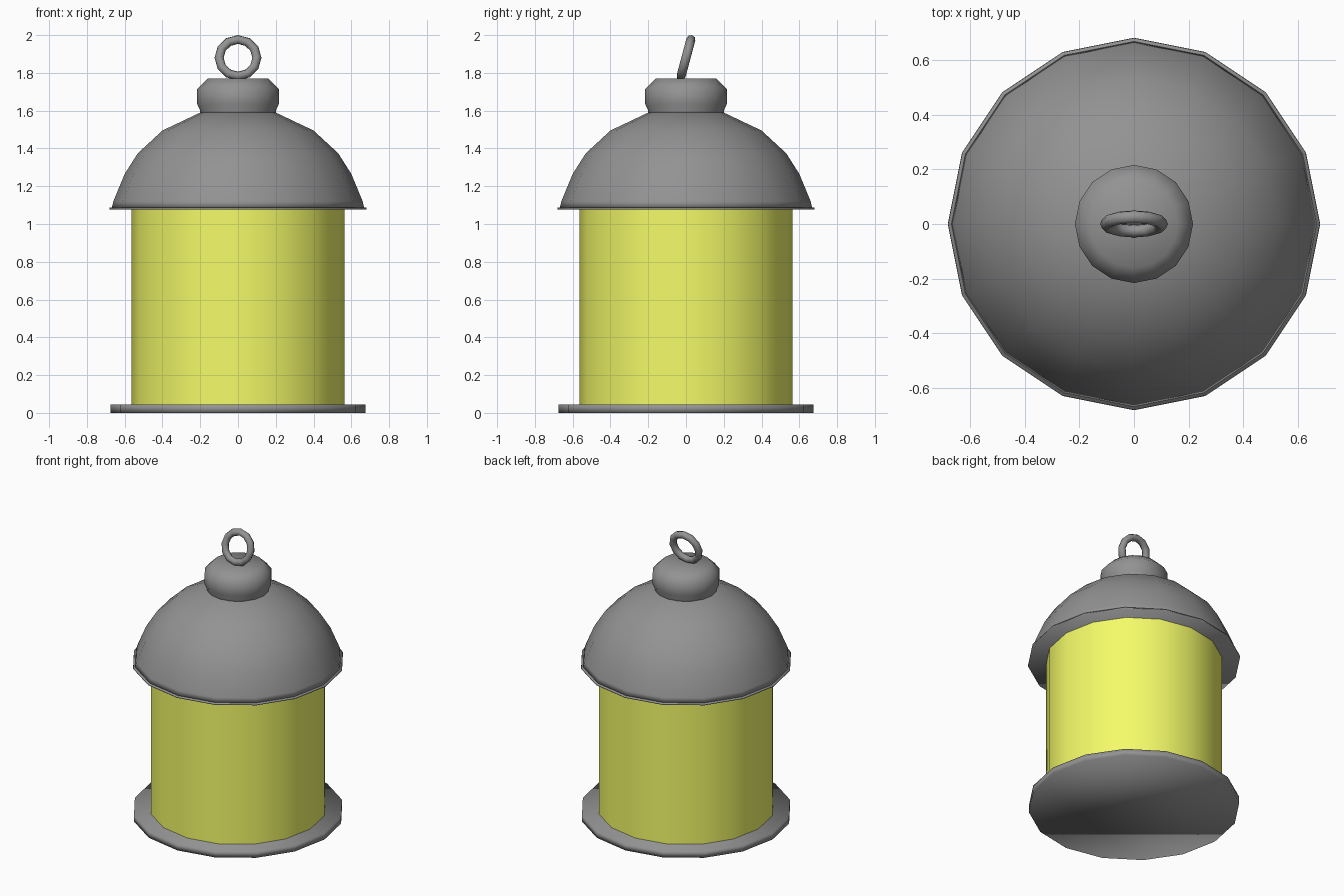
import bpy, bmesh, math

if "Cube" in bpy.data.objects:
    bpy.data.objects.remove(bpy.data.objects["Cube"])

SIDES = 16


def material(name, color):
    mat = bpy.data.materials.new(name)
    mat.diffuse_color = (*color, 1)
    mat.use_nodes = True
    mat.node_tree.nodes["Principled BSDF"].inputs["Base Color"].default_value = mat.diffuse_color
    return mat


def lathe(name, profile, mat, smooth_all=True):
    """Closed 16-sided solid of revolution from (radius, z) points, bottom to top."""
    bm = bmesh.new()
    rings = []
    for r, z in profile:
        rings.append([bm.verts.new((r * math.cos(2 * math.pi * i / SIDES),
                                    r * math.sin(2 * math.pi * i / SIDES), z))
                      for i in range(SIDES)])
    for a, b in zip(rings, rings[1:]):
        for i in range(SIDES):
            j = (i + 1) % SIDES
            bm.faces.new((a[i], a[j], b[j], b[i]))
    bm.faces.new(rings[0][::-1])
    bm.faces.new(rings[-1])
    mesh = bpy.data.meshes.new(name)
    bm.to_mesh(mesh)
    bm.free()
    mesh.materials.append(mat)
    obj = bpy.data.objects.new(name, mesh)
    bpy.context.collection.objects.link(obj)
    bpy.ops.object.select_all(action='DESELECT')
    obj.select_set(True)
    bpy.context.view_layer.objects.active = obj
    if smooth_all:
        bpy.ops.object.shade_smooth()
    else:
        bpy.ops.object.shade_smooth_by_angle(angle=math.radians(40))
    return obj


glow = material("yellow_glass", (0.91, 0.97, 0.14))
metal = material("dark_grey_metal", (0.29, 0.29, 0.29))

# Base plate
lathe("base_plate", [(0.675, 0), (0.675, 0.045)], metal)

# Glass cylinder
lathe("glass_body", [(0.565, 0.04), (0.565, 1.085)], glow, smooth_all=False)

# Domed roof and the thin lip under it
lathe("roof", [(0.668, 1.086), (0.66, 1.12), (0.60, 1.265),
               (0.53, 1.375), (0.40, 1.495), (0.20, 1.59)], metal)
lathe("roof_lip", [(0.681, 1.078), (0.679, 1.088)], metal)

# Cap on top of the roof
lathe("roof_cap", [(0.20, 1.56), (0.20, 1.60), (0.216, 1.635),
                   (0.216, 1.715), (0.16, 1.77)], metal)

# Hanging ring, leaning slightly back
bpy.ops.mesh.primitive_torus_add(major_segments=12, minor_segments=8,
                                 major_radius=0.1, minor_radius=0.024,
                                 location=(0, 0, 1.88),
                                 rotation=(math.radians(75), 0, 0))
ring = bpy.context.object
ring.name = "hanging_ring"
ring.data.materials.append(metal)
bpy.ops.object.shade_smooth()
